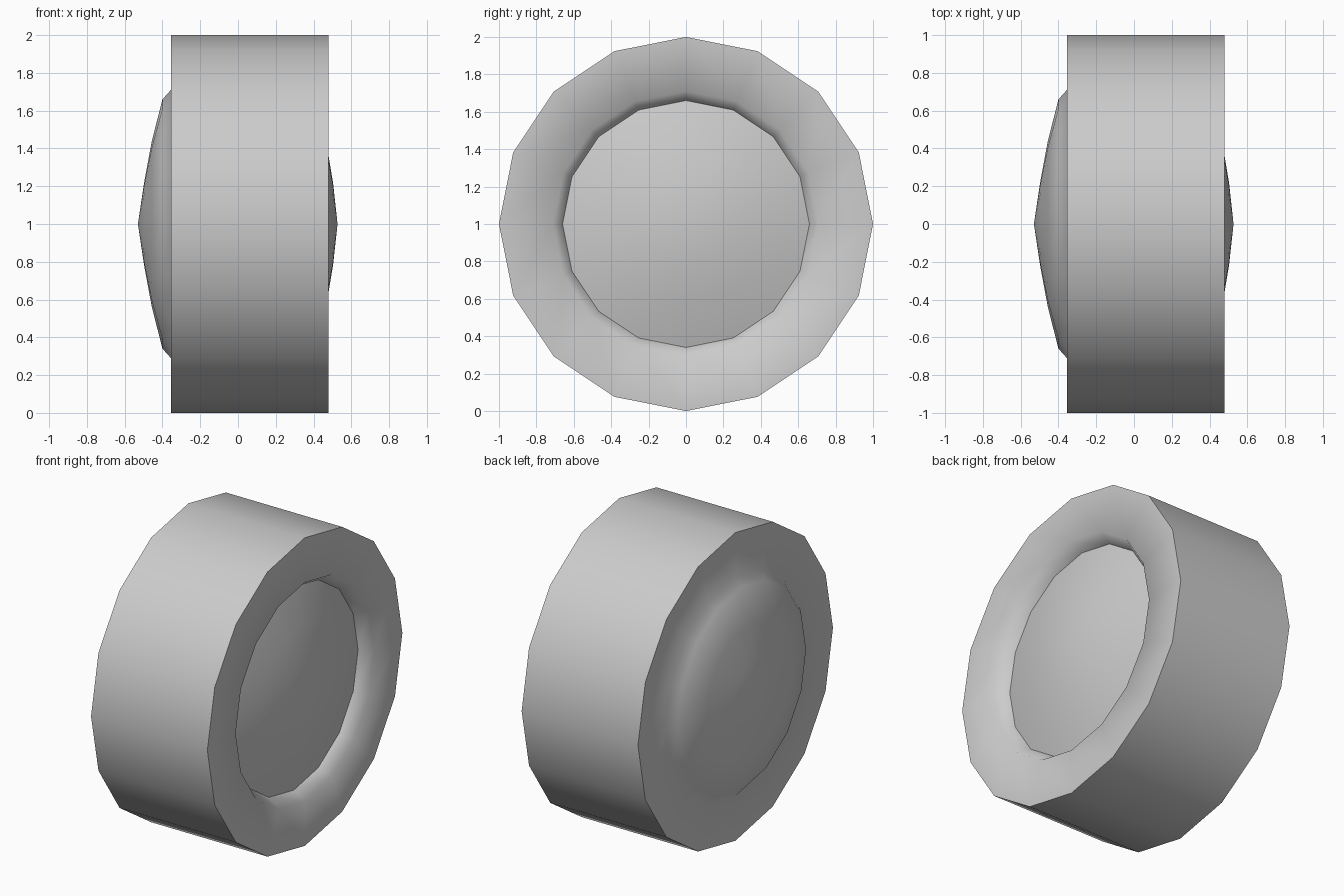
import bpy, bmesh, math

if "Cube" in bpy.data.objects:
    bpy.data.objects.remove(bpy.data.objects["Cube"])

SIDES = 16

# Wheel profile (x along the axle, radius) from outer hub dome to recessed inner hub
PROFILE = [(-0.53, 0), (-0.497, 0.22), (-0.456, 0.44), (-0.40, 0.66), (-0.355, 0.71),
           (-0.355, 1.0), (0.48, 1.0),
           (0.48, 0.71), (0.40, 0.66), (0.466, 0.44), (0.503, 0.22), (0.527, 0)]


def lathe_x(name, profile, sides, height):
    """Revolve a profile around the x axis at the given height."""
    bm = bmesh.new()
    rings = []
    for x, r in profile:
        count = sides if r else 1
        rings.append([bm.verts.new((x, r * math.sin(2 * math.pi * i / sides),
                                    height + r * math.cos(2 * math.pi * i / sides)))
                      for i in range(count)])
    for a, b in zip(rings, rings[1:]):
        for i in range(sides):
            j = (i + 1) % sides
            quad = [a[i % len(a)], a[j % len(a)], b[j % len(b)], b[i % len(b)]]
            bm.faces.new(list(dict.fromkeys(quad)))
    bmesh.ops.recalc_face_normals(bm, faces=bm.faces)
    mesh = bpy.data.meshes.new(name)
    bm.to_mesh(mesh)
    bm.free()
    obj = bpy.data.objects.new(name, mesh)
    bpy.context.collection.objects.link(obj)
    return obj


# Tyre and hub in one closed solid, smooth apart from the tread corners
wheel = lathe_x("wheel", PROFILE, SIDES, 1.0)
bpy.context.view_layer.objects.active = wheel
wheel.select_set(True)
bpy.ops.object.shade_smooth_by_angle(angle=math.radians(65))
